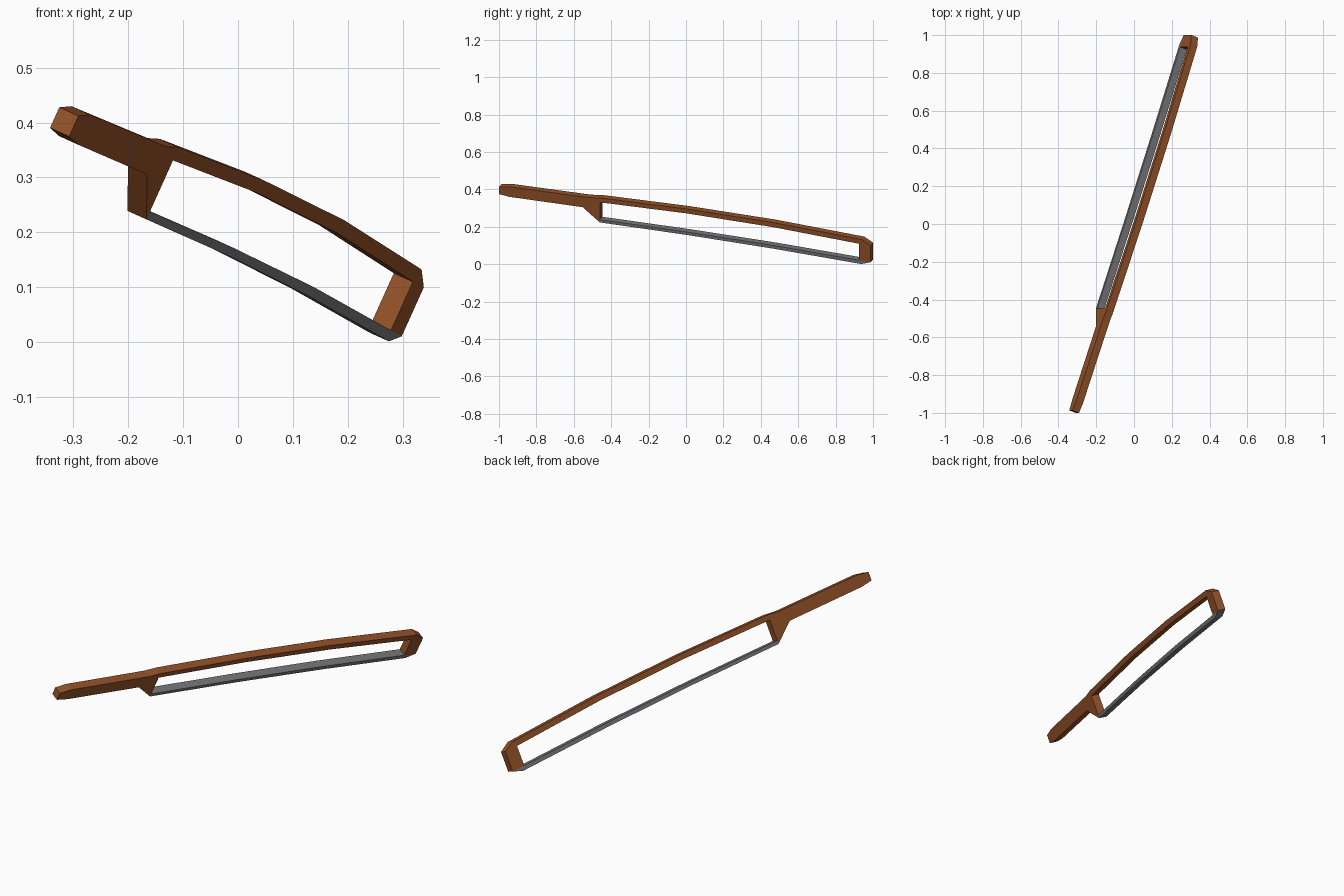
import bpy, bmesh
from mathutils import Vector

if "Cube" in bpy.data.objects:
    bpy.data.objects.remove(bpy.data.objects["Cube"])

# Tilted working frame: U runs along the saw, V is "up" in the saw plane, W is thickness
C, D = 0.3333, 0.9428
E = Vector((0.9116, 0.0, -0.411))
Y = Vector((0.0, 1.0, 0.0))
U = E * C + Y * D
V = Vector((0.411, 0.0, 0.9116))
W = E * D - Y * C
W_MIN, W_MAX = -0.1169, -0.0764


def material(name, rgb):
    m = bpy.data.materials.new(name)
    m.diffuse_color = (*rgb, 1.0)
    m.use_nodes = True
    m.node_tree.nodes["Principled BSDF"].inputs["Base Color"].default_value = m.diffuse_color
    return m


def plate(name, outline, mat):
    """Extrude an outline given in (along, up) through the saw thickness."""
    bm = bmesh.new()
    lo, hi = ([bm.verts.new(U * s + V * h + W * w) for s, h in outline]
              for w in (W_MIN, W_MAX))
    bm.faces.new(lo)
    bm.faces.new(hi[::-1])
    n = len(outline)
    for i in range(n):
        j = (i + 1) % n
        bm.faces.new((lo[i], hi[i], hi[j], lo[j]))
    bmesh.ops.recalc_face_normals(bm, faces=bm.faces)
    mesh = bpy.data.meshes.new(name)
    bm.to_mesh(mesh)
    bm.free()
    mesh.materials.append(mat)
    obj = bpy.data.objects.new(name, mesh)
    bpy.context.collection.objects.link(obj)
    return obj


wood = material("brown_wood", (0.30, 0.085, 0.022))
steel = material("grey_steel", (0.19, 0.19, 0.20))

# Wooden frame: handle, bowed back, end post and wedge-shaped near post
plate("saw_frame", [
    (-1.088, 0.215), (-1.088, 0.256), (-1.030, 0.267),        # handle tip
    (-0.579, 0.271), (-0.515, 0.279),                         # handle top
    (-0.02, 0.288), (0.47, 0.282), (0.969, 0.258),            # bowed back
    (1.020, 0.230), (1.020, 0.132), (0.953, 0.134),           # end post
    (0.953, 0.231), (0.47, 0.255), (-0.02, 0.262), (-0.516, 0.253),  # inner edge
    (-0.516, 0.135), (-0.613, 0.210), (-1.025, 0.208),        # wedge post, handle base
], wood)

# Slightly bowed steel blade
plate("saw_blade", [
    (-0.516, 0.135), (-0.516, 0.151), (-0.02, 0.153), (0.47, 0.148),
    (0.953, 0.134), (1.020, 0.132), (0.967, 0.114),
    (0.47, 0.129), (-0.02, 0.136),
], steel)
